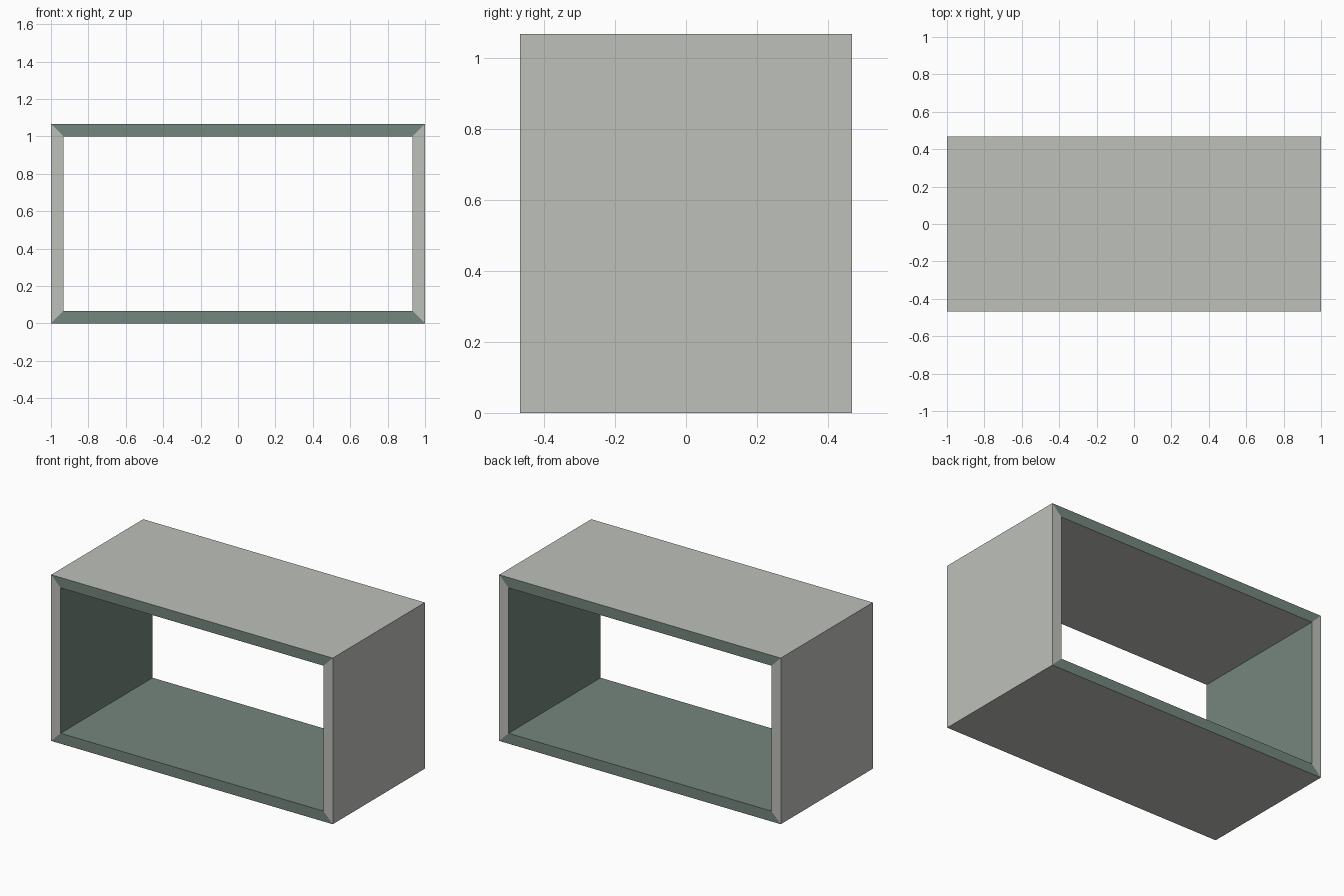
import bpy, bmesh

if "Cube" in bpy.data.objects:
    bpy.data.objects.remove(bpy.data.objects["Cube"])

HALF_W, HALF_D, HEIGHT, WALL = 1.0, 0.4667, 1.0667, 0.0667


def material(name, rgb):
    mat = bpy.data.materials.new(name)
    lin = [((c / 255 + 0.055) / 1.055) ** 2.4 for c in rgb]
    mat.diffuse_color = (*lin, 1.0)
    mat.use_nodes = True
    mat.node_tree.nodes["Principled BSDF"].inputs["Base Color"].default_value = mat.diffuse_color
    return mat


def rectangle(bm, inset, y):
    x, lo, hi = HALF_W - inset, inset, HEIGHT - inset
    return [bm.verts.new((px, y, pz)) for px, pz in ((-x, lo), (x, lo), (x, hi), (-x, hi))]


bm = bmesh.new()
GREY, GREEN = 0, 1

# outer and inner rectangles at both open ends
outer_f, outer_b = rectangle(bm, 0, -HALF_D), rectangle(bm, 0, HALF_D)
inner_f, inner_b = rectangle(bm, WALL, -HALF_D), rectangle(bm, WALL, HALF_D)

# sides in order: floor, right, ceiling, left
for i in range(4):
    j = (i + 1) % 4
    level = i % 2 == 0
    # outside panel
    bm.faces.new((outer_f[i], outer_b[i], outer_b[j], outer_f[j])).material_index = GREY
    # inside panel: green except the underside of the ceiling
    inside = bm.faces.new((inner_f[i], inner_f[j], inner_b[j], inner_b[i]))
    inside.material_index = GREY if i == 2 else GREEN
    # mitred rims: green along floor and ceiling, grey on the uprights
    for out, inn in ((outer_f, inner_f), (outer_b, inner_b)):
        rim = bm.faces.new((out[i], out[j], inn[j], inn[i]))
        rim.material_index = GREEN if level else GREY

bmesh.ops.recalc_face_normals(bm, faces=bm.faces)
mesh = bpy.data.meshes.new("open_box_frame")
bm.to_mesh(mesh)
bm.free()
mesh.materials.append(material("light grey", (190, 192, 186)))
mesh.materials.append(material("grey green", (116, 134, 125)))
frame = bpy.data.objects.new("open_box_frame", mesh)
bpy.context.collection.objects.link(frame)
